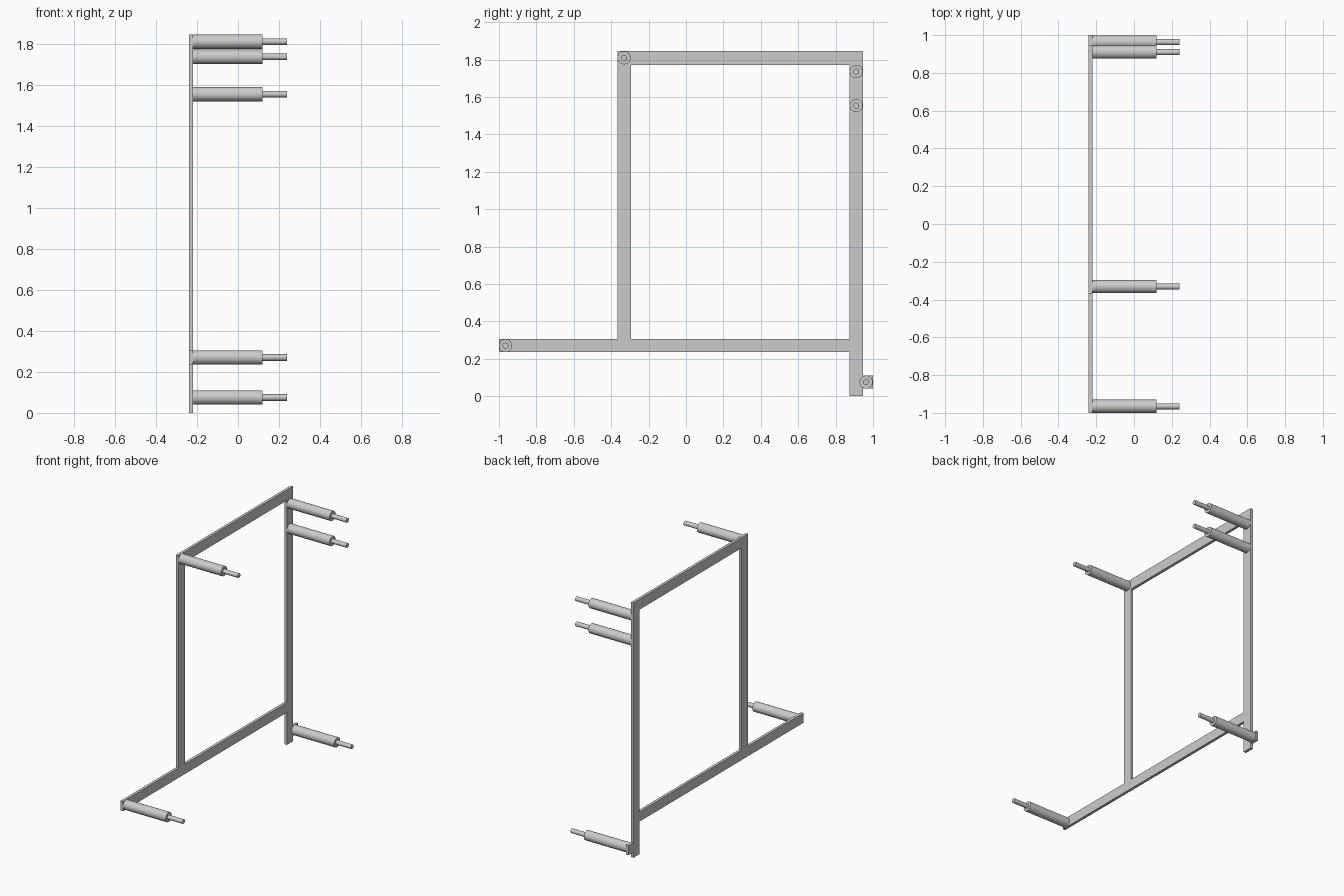
import bpy
import bmesh
import math

cube = bpy.data.objects.get("Cube")
if cube:
    bpy.data.objects.remove(cube, do_unlink=True)

grey = bpy.data.materials.new("light_grey_metal")
grey.use_nodes = True
colour = (0.6, 0.6, 0.6, 1)
grey.diffuse_color = colour
grey.node_tree.nodes["Principled BSDF"].inputs["Base Color"].default_value = colour

PLATE_BACK, PLATE_FRONT = -0.24, -0.22
SHOULDER, TIP = 0.12, 0.24
BODY_RADIUS, PIN_RADIUS = 0.035, 0.016


def add_object(name, bm):
    bmesh.ops.recalc_face_normals(bm, faces=bm.faces)
    mesh = bpy.data.meshes.new(name)
    bm.to_mesh(mesh)
    bm.free()
    mesh.materials.append(grey)
    obj = bpy.data.objects.new(name, mesh)
    bpy.context.collection.objects.link(obj)
    return obj


def flat_bar(name, y0, y1, z0, z1):
    bm = bmesh.new()
    outline = [(y0, z0), (y1, z0), (y1, z1), (y0, z1)]
    face = bm.faces.new([bm.verts.new((PLATE_BACK, y, z)) for y, z in outline])
    moved = bmesh.ops.extrude_face_region(bm, geom=[face])["geom"]
    verts = [v for v in moved if isinstance(v, bmesh.types.BMVert)]
    bmesh.ops.translate(bm, verts=verts, vec=(PLATE_FRONT - PLATE_BACK, 0, 0))
    add_object(name, bm)


def stepped_rod(name, y, z, sides=48):
    # Rings swept along x: wide body, shoulder, narrow pin
    profile = [(PLATE_FRONT, BODY_RADIUS), (SHOULDER, BODY_RADIUS),
               (SHOULDER, PIN_RADIUS), (TIP, PIN_RADIUS)]
    bm = bmesh.new()
    rings = []
    for x, radius in profile:
        angles = [math.tau * i / sides for i in range(sides)]
        rings.append([bm.verts.new((x, y + radius * math.cos(a), z + radius * math.sin(a)))
                      for a in angles])
    for a, b in zip(rings, rings[1:]):
        for i in range(sides):
            j = (i + 1) % sides
            bm.faces.new((a[i], a[j], b[j], b[i]))
    bm.faces.new(rings[0])
    bm.faces.new(rings[-1])
    obj = add_object(name, bm)
    bpy.ops.object.select_all(action="DESELECT")
    obj.select_set(True)
    bpy.context.view_layer.objects.active = obj
    bpy.ops.object.shade_smooth_by_angle(angle=math.radians(30))


# Flat frame
flat_bar("rear_upright", 0.875, 0.945, 0, 1.77)
flat_bar("top_rail", -0.367, 0.945, 1.77, 1.845)
flat_bar("front_upright", -0.367, -0.295, 0.306, 1.77)
flat_bar("bottom_rail", -1, 0.875, 0.235, 0.306)
flat_bar("rear_foot_tab", 0.945, 1, 0.04, 0.11)

# Standoff rods
stepped_rod("top_front_rod", -0.331, 1.809)
stepped_rod("upper_rear_rod", 0.91, 1.735)
stepped_rod("middle_rear_rod", 0.91, 1.553)
stepped_rod("bottom_front_rod", -0.965, 0.27)
stepped_rod("bottom_rear_rod", 0.963, 0.075)
